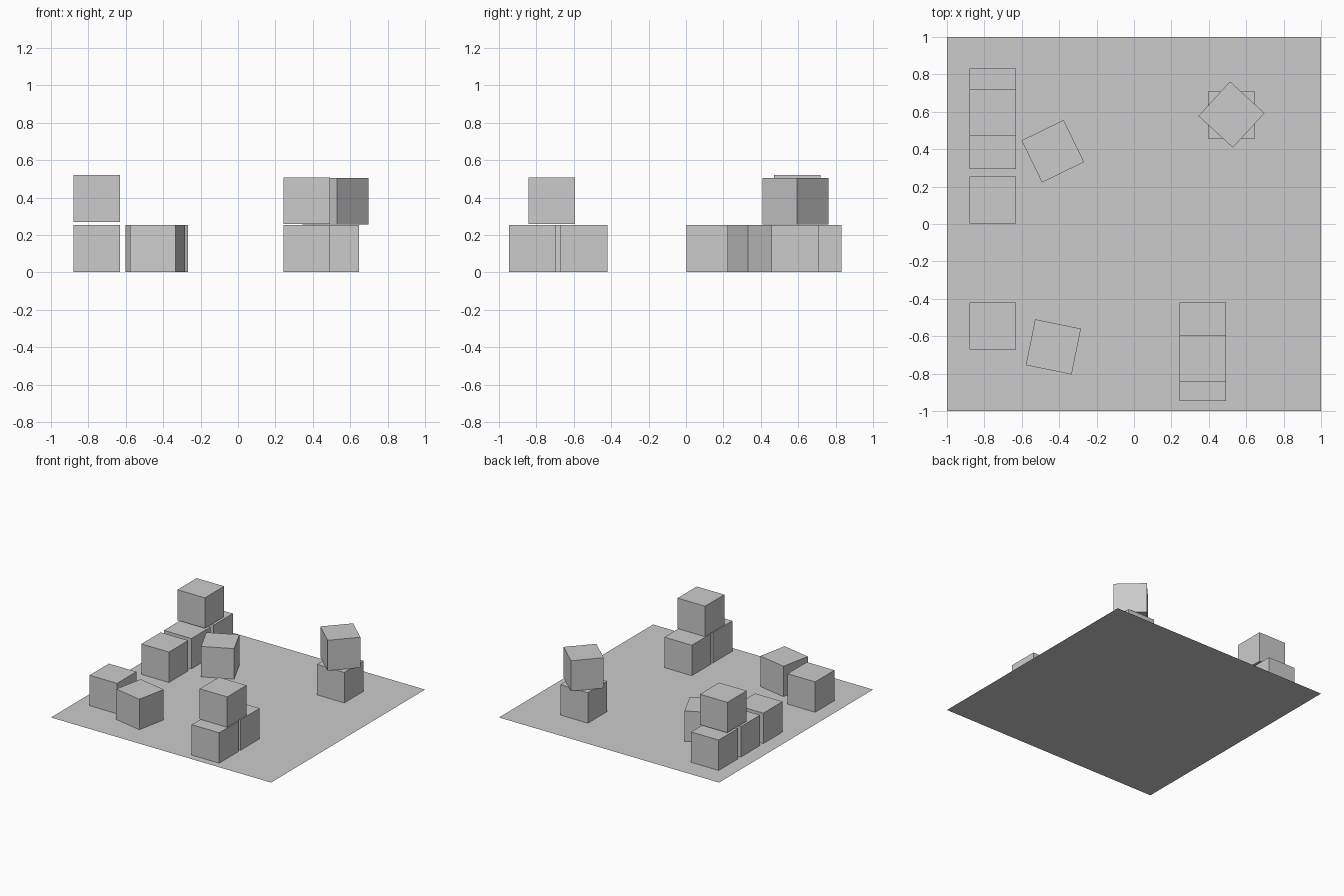
import bpy
from math import radians

default = bpy.data.objects.get("Cube")
if default:
    bpy.data.objects.remove(default, do_unlink=True)

grey = bpy.data.materials.new("plain_grey")
grey.use_nodes = True
colour = (0.6, 0.6, 0.6, 1)
grey.diffuse_color = colour
grey.node_tree.nodes["Principled BSDF"].inputs["Base Color"].default_value = colour

SIDE = 0.25
LOW = 0.003 + SIDE / 2    # centre height of blocks on the floor
HIGH = LOW + SIDE + 0.002  # centre height of stacked blocks


def block(name, x, y, z=LOW, turn=0):
    bpy.ops.mesh.primitive_cube_add(size=SIDE, location=(x, y, z),
                                    rotation=(0, 0, radians(turn)))
    ob = bpy.context.object
    ob.name = name
    ob.data.materials.append(grey)


# Floor sheet
bpy.ops.mesh.primitive_plane_add(size=2)
floor = bpy.context.object
floor.name = "floor"
floor.data.materials.append(grey)

# Back right row with a raised block on top, and a turned block beside it
for i, y in enumerate((0.128, 0.42, 0.707)):
    block(f"back_row_block_{i + 1}", -0.755, y)
block("back_row_top_block", -0.755, 0.595, HIGH + 0.015)
block("back_turned_block", -0.434, 0.389, turn=26)

# Front right pair
block("front_block", -0.755, -0.545)
block("front_turned_block", -0.431, -0.657, turn=-11.5)

# Front left pair with a block on top
for i, y in enumerate((-0.822, -0.546)):
    block(f"front_stack_base_{i + 1}", 0.367, y)
block("front_stack_top", 0.367, -0.718, HIGH + 0.003)

# Back left stack, upper block turned
block("back_stack_base", 0.521, 0.583)
block("back_stack_top", 0.521, 0.585, HIGH, turn=47.5)
